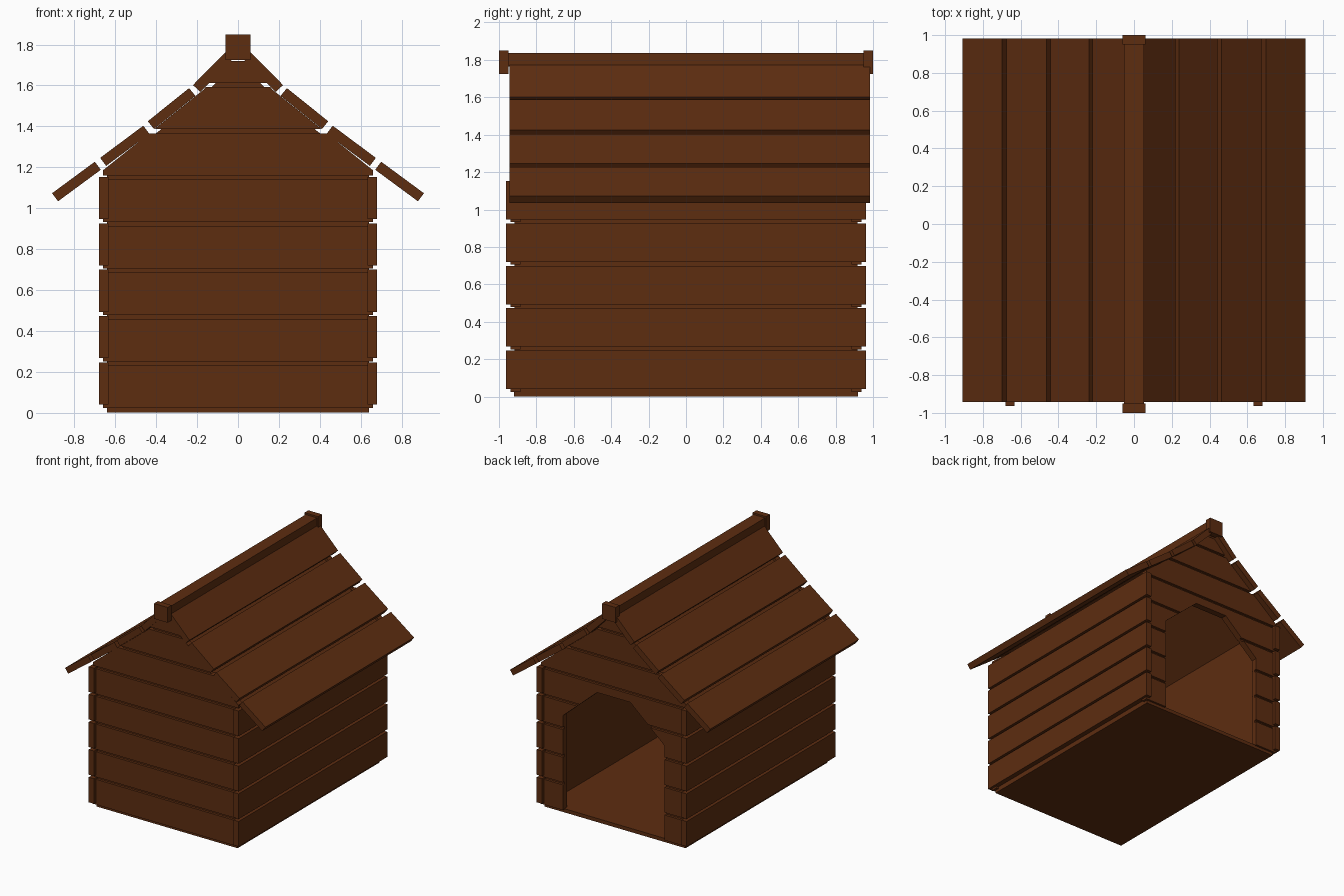
import bpy, bmesh, math
from mathutils import Vector

if "Cube" in bpy.data.objects:
    bpy.data.objects.remove(bpy.data.objects["Cube"])

wood = bpy.data.materials.new("brown_wood")
wood.diffuse_color = (0.11, 0.026, 0.0053, 1)
wood.use_nodes = True
wood.node_tree.nodes["Principled BSDF"].inputs["Base Color"].default_value = wood.diffuse_color


def prisms(name, polys, y0, y1):
    """One object made of x-z outlines, each extruded from y0 to y1."""
    bm = bmesh.new()
    for poly in polys:
        f = bm.faces.new([bm.verts.new((x, y0, z)) for x, z in poly])
        ext = bmesh.ops.extrude_face_region(bm, geom=[f], use_keep_orig=True)
        for v in ext["geom"]:
            if isinstance(v, bmesh.types.BMVert):
                v.co.y = y1
    bmesh.ops.recalc_face_normals(bm, faces=bm.faces)
    me = bpy.data.meshes.new(name)
    bm.to_mesh(me)
    bm.free()
    me.materials.append(wood)
    ob = bpy.data.objects.new(name, me)
    bpy.context.collection.objects.link(ob)
    return ob


def rect(x0, x1, z0, z1):
    return [(x0, z0), (x1, z0), (x1, z1), (x0, z1)]


def sym(half):
    """Close a right-hand outline (bottom to top) with its mirror image."""
    return half + [(-x, z) for x, z in reversed(half)]


def mirror(poly):
    return [(-x, z) for x, z in poly]


def cut(ob, cutter):
    m = ob.modifiers.new("opening", "BOOLEAN")
    m.operation, m.solver, m.object = "DIFFERENCE", "EXACT", cutter
    bpy.context.view_layer.objects.active = ob
    bpy.ops.object.modifier_apply(modifier=m.name)


# gable edge line, used to trim the end wall planks
EDGE = [(0.66, 0.0), (0.66, 1.185), (0.17, 1.578), (0.045, 1.72)]


def half_width(z):
    for (xa, za), (xb, zb) in zip(EDGE, EDGE[1:]):
        if z <= zb:
            return xa + (xb - xa) * (z - za) / (zb - za)
    return EDGE[-1][0]


# end wall planks
planks = []
for k in range(8):
    z0 = 0.024 + 0.227 * k
    z1 = min(z0 + 0.207, 1.72)
    zs = [z0] + [z for _, z in EDGE if z0 < z < z1] + [z1]
    planks.append(sym([(half_width(z), z) for z in zs]))
prisms("front_wall_planks", planks, -0.937, -0.885)
back = prisms("back_wall_planks", planks, 0.885, 0.937)

# side wall planks
sides = []
for k in range(5):
    z0 = 0.04 + 0.2265 * k
    r = rect(0.632, 0.68, z0, z0 + 0.206)
    sides += [r, mirror(r)]
prisms("side_wall_planks", sides, -0.963, 0.963)

# inner lining: walls and ceiling, plus end panels
outer = [(0.64, 0.02), (0.64, 1.175), (0.17, 1.55), (0.0, 1.72)]
inner = [(0.615, 0.02), (0.615, 1.163), (0.155, 1.53), (0.0, 1.685)]
half = outer + inner[::-1]
prisms("inner_lining", [half, mirror(half)], -0.915, 0.915)
panel = sym(outer[:3] + [(0.02, 1.70)])
prisms("front_panel", [panel], -0.917, -0.89)
back_panel = prisms("back_panel", [panel], 0.89, 0.917)

# doorway with clipped corners
door = prisms("doorway_cutter",
              [sym([(0.46, -0.1), (0.46, 0.80), (0.15, 1.072)])], 0.8, 1.1)
door.hide_render = True
cut(back, door)
cut(back_panel, door)
bpy.data.objects.remove(door)

# floor
prisms("floor", [rect(-0.64, 0.64, 0, 0.03)], -0.92, 0.92)

# roof boards, given by their upper edge in section
boards = []
for p, q in [((0.70, 1.227), (0.909, 1.073)), ((0.463, 1.403), (0.674, 1.246)),
             ((0.239, 1.587), (0.441, 1.425)), ((0.03, 1.795), (0.22, 1.602))]:
    p, q = Vector(p), Vector(q)
    d = (q - p).normalized()
    n = Vector((d.y, -d.x)) * 0.049
    r = [tuple(v) for v in (p, q, q + n, p + n)]
    boards += [r, mirror(r)]
prisms("roof_boards", boards, -0.943, 0.983)

# ridge beam and its end caps
prisms("ridge_beam", [rect(-0.052, 0.052, 1.765, 1.837)], -0.96, 0.96)
prisms("ridge_cap_front", [rect(-0.062, 0.062, 1.725, 1.85)], -1.0, -0.95)
prisms("ridge_cap_back", [rect(-0.062, 0.062, 1.725, 1.85)], 0.95, 1.0)
